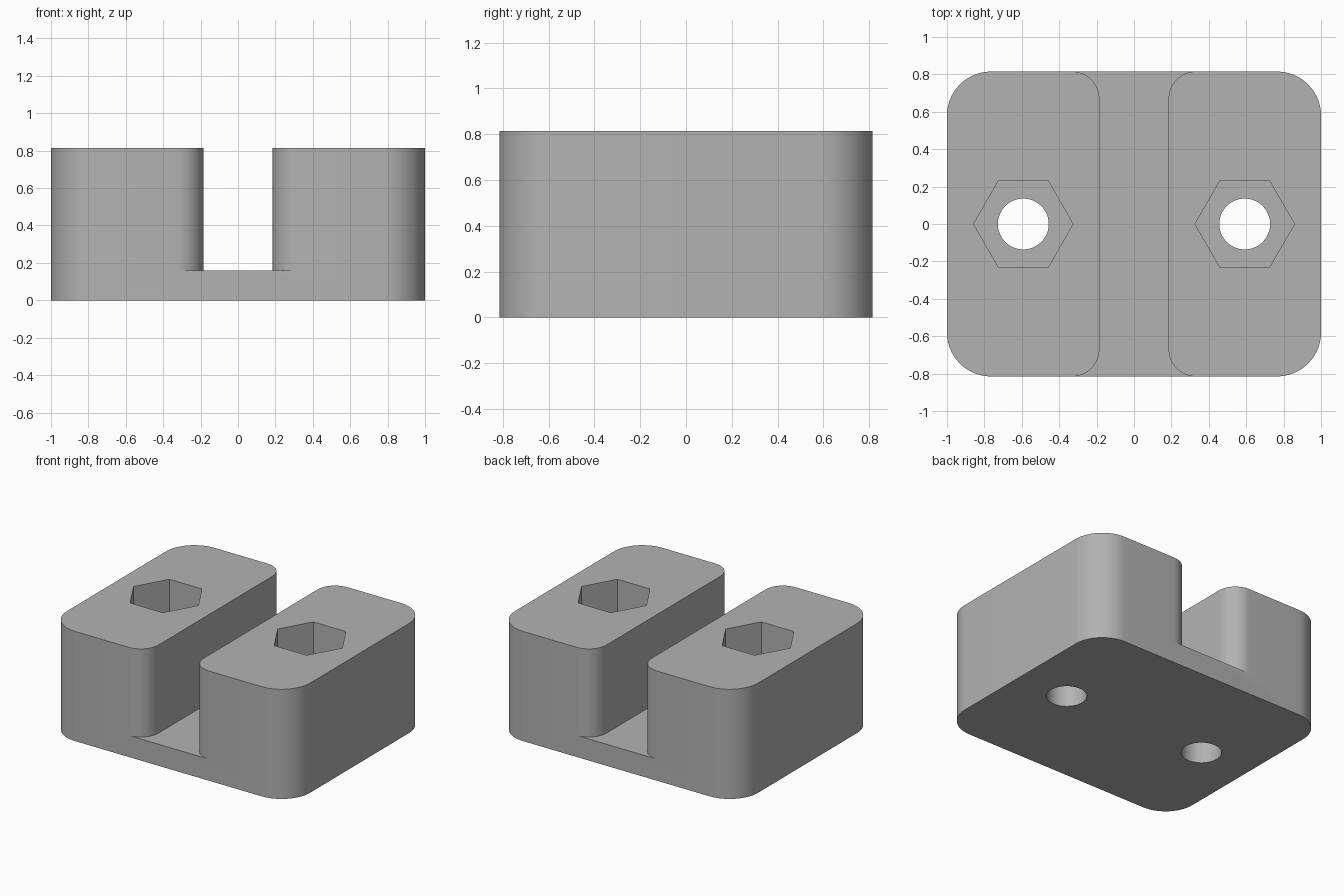
import bpy, bmesh
from math import pi, cos, sin

cube = bpy.data.objects.get("Cube")
if cube:
    bpy.data.objects.remove(cube)

WIDTH, DEPTH, HEIGHT = 1.0, 0.815, 0.815      # half width, half depth, full height
SLOT, FLOOR = 0.185, 0.16                     # half slot width, slot floor height
OUTER_R, INNER_R = 0.235, 0.145
HOLE_X, HOLE_R, HEX_R, HEX_FLOOR = 0.592, 0.136, 0.266, 0.35

grey = bpy.data.materials.new("plain grey")
grey.use_nodes = True
colour = (0.45, 0.45, 0.45, 1)
grey.diffuse_color = colour
grey.node_tree.nodes["Principled BSDF"].inputs["Base Color"].default_value = colour


def arc(cx, cy, r, start, end, steps=14):
    angles = [start + (end - start) * i / steps for i in range(steps + 1)]
    return [(cx + r * cos(a), cy + r * sin(a)) for a in angles]


def prism(name, outline, z0, z1):
    bm = bmesh.new()
    face = bm.faces.new([bm.verts.new((x, y, z0)) for x, y in outline])
    top = bmesh.ops.extrude_face_region(bm, geom=[face])["geom"]
    for v in top:
        if isinstance(v, bmesh.types.BMVert):
            v.co.z = z1
    bmesh.ops.recalc_face_normals(bm, faces=bm.faces)
    mesh = bpy.data.meshes.new(name)
    bm.to_mesh(mesh)
    bm.free()
    mesh.materials.append(grey)
    obj = bpy.data.objects.new(name, mesh)
    bpy.context.collection.objects.link(obj)
    return obj


def polygon(cx, r, sides):
    return arc(cx, 0, r, 0, 2 * pi, sides)[:-1]


# Rounded block
ix, iy = WIDTH - OUTER_R, DEPTH - OUTER_R
outline = []
for i, (sx, sy) in enumerate([(1, 1), (-1, 1), (-1, -1), (1, -1)]):
    outline += arc(sx * ix, sy * iy, OUTER_R, i * pi / 2, (i + 1) * pi / 2)
body = prism("clamp_body", outline, 0, HEIGHT)

# Slot whose ends flare out, rounding the inner corners of both towers
quarter = arc(SLOT + INNER_R, DEPTH - INNER_R, INNER_R, pi, pi / 2)
quarter.append((SLOT + INNER_R, DEPTH + 0.1))
half = [(x, -y) for x, y in reversed(quarter)] + quarter
cutters = [prism("slot_cutter", half + [(-x, y) for x, y in reversed(half)], FLOOR, HEIGHT + 0.2)]

# Bolt holes with hexagonal pockets above
for side, x in (("left", HOLE_X), ("right", -HOLE_X)):
    cutters.append(prism(side + "_bolt_cutter", polygon(x, HOLE_R, 48), -0.1, HEIGHT + 0.1))
    cutters.append(prism(side + "_hex_cutter", polygon(x, HEX_R, 6), HEX_FLOOR, HEIGHT + 0.2))

bpy.context.view_layer.objects.active = body
body.select_set(True)
for cutter in cutters:
    mod = body.modifiers.new(cutter.name, "BOOLEAN")
    mod.operation = "DIFFERENCE"
    mod.solver = "EXACT"
    mod.object = cutter
    bpy.ops.object.modifier_apply(modifier=mod.name)
for cutter in cutters:
    bpy.data.objects.remove(cutter)

bpy.ops.object.shade_smooth_by_angle(angle=pi / 6)
